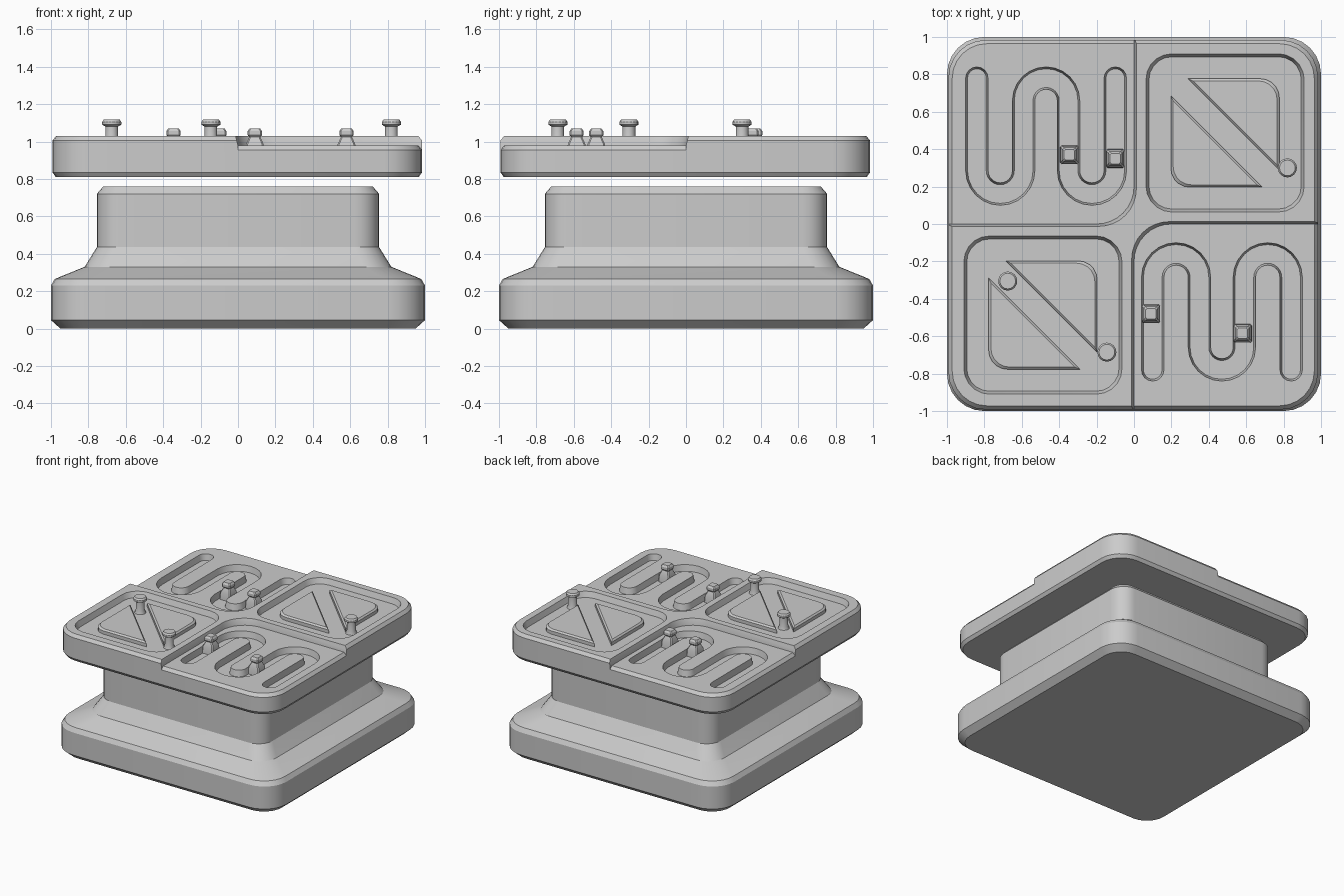
import bpy, bmesh, math
from math import pi, cos, sin

if "Cube" in bpy.data.objects:
    bpy.data.objects.remove(bpy.data.objects["Cube"])


def arc(cx, cy, r, a0, a1, n):
    return [(cx + r * cos(math.radians(a0 + (a1 - a0) * i / n)),
             cy + r * sin(math.radians(a0 + (a1 - a0) * i / n))) for i in range(n + 1)]


def rsq(h, r, n=6, cx=0, cy=0):
    """Rounded square outline with half size h and corner radius r."""
    k, pts = h - r, []
    for i, (sx, sy) in enumerate([(1, 1), (-1, 1), (-1, -1), (1, -1)]):
        pts += arc(cx + sx * k, cy + sy * k, r, i * 90, i * 90 + 90, n)
    return pts


def spin(pts):
    """Turn an outline half a turn about the centre."""
    return [(-x, -y) for x, y in pts]


def loft(name, stacks):
    """Build closed solids; each stack is a list of (outline, z)."""
    bm = bmesh.new()
    for rings in stacks:
        vs = [[bm.verts.new((x, y, z)) for x, y in pts] for pts, z in rings]
        n = len(vs[0])
        for a, b in zip(vs, vs[1:]):
            for i in range(n):
                j = (i + 1) % n
                bm.faces.new((a[i], a[j], b[j], b[i]))
        bm.faces.new(vs[0][::-1])
        bm.faces.new(vs[-1])
    bmesh.ops.recalc_face_normals(bm, faces=bm.faces)
    me = bpy.data.meshes.new(name)
    bm.to_mesh(me)
    bm.free()
    ob = bpy.data.objects.new(name, me)
    bpy.context.collection.objects.link(ob)
    return ob


def boolean(ob, cutter, op):
    m = ob.modifiers.new("cut", "BOOLEAN")
    m.object, m.operation, m.solver = cutter, op, "EXACT"
    bpy.context.view_layer.objects.active = ob
    bpy.ops.object.modifier_apply(modifier=m.name)


# pedestal base with flared foot and narrower neck
loft("pedestal", [[(rsq(h, r), z) for h, r, z in [
    (0.95, 0.16, 0), (1.0, 0.2, 0.045), (1.0, 0.2, 0.23), (0.98, 0.19, 0.265),
    (0.82, 0.15, 0.33), (0.755, 0.13, 0.435), (0.755, 0.13, 0.72), (0.72, 0.1, 0.76)]]])


# floating plate, in two heights split by quadrant
def slab(name, top):
    c = -0.004
    return loft(name, [[(rsq(h, r, 6, c, c), z) for h, r, z in [
        (0.97, 0.185, 0.81), (0.988, 0.2, 0.835), (0.988, 0.2, top - 0.025),
        (0.968, 0.185, top)]]])


def quad(d):
    q = [(-1.2, 0)] + arc(-0.2, 0.2, 0.2, -90, 0, 8) + [(0, 1.2), (-1.2, 1.2)]
    return [(x + d, y - d) for x, y in q]


LOW, HIGH, FLOOR, GROOVE = 0.98, 1.03, 0.985, 0.93
levels = [(0, 0.7), (0, LOW), (0.02, 1.06)]
quads = loft("quadrant_cutter", [[(quad(d), z) for d, z in levels],
                                 [(spin(quad(d)), z) for d, z in levels]])
raised = slab("raised_deck", HIGH)
lowered = slab("lowered_deck", LOW)
boolean(raised, quads, "DIFFERENCE")
boolean(lowered, quads, "INTERSECT")


# winding grooves in the lowered quadrants
def groove(w):
    def side(s):
        d = s * w
        return (arc(-0.715, 0.285, 0.125 + d, 180, 360, 12)
                + arc(-0.47, 0.66, 0.12 - d, 180, 0, 12)
                + arc(-0.225, 0.285, 0.125 + d, 180, 360, 12))
    return (side(1) + arc(-0.10, 0.78, w, 0, 180, 8)
            + side(-1)[::-1] + arc(-0.84, 0.78, w, 0, 180, 8))


cuts = [(0.05, GROOVE), (0.06, LOW), (0.06, 1.1)]
grooves = loft("groove_cutter", [[(groove(w), z) for w, z in cuts],
                                 [(spin(groove(w)), z) for w, z in cuts]])
boolean(lowered, grooves, "DIFFERENCE")

# rounded square recesses in the raised quadrants
C = 0.487
recs = loft("recess_cutter", [[(rsq(h, h - 0.285, 5, c, c), z) for h, z in
                               [(0.407, FLOOR), (0.423, HIGH), (0.423, 1.1)]] for c in (C, -C)])
boolean(raised, recs, "DIFFERENCE")
for cutter in (quads, grooves, recs):
    bpy.data.objects.remove(cutter)


# triangular islands either side of a diagonal channel
def triangle(d):
    h = 0.29 - d
    return [(-0.2 + 2.4 * d, h), (h, -0.2 + 2.4 * d)] + arc(h - 0.1, h - 0.1, 0.1, 0, 90, 5)


for name, c in (("back", C), ("front", -C)):
    for part, f in (("outer", 1), ("inner", -1)):
        loft(f"{name}_{part}_island",
             [[([(c + f * x, c + f * y) for x, y in triangle(d)], z)
               for d, z in [(0, FLOOR - 0.01), (0, 1.012), (0.012, 1.024)]]])

# square pegs standing in the grooves
for i, (x, y) in enumerate([(-0.345, 0.37), (-0.10, 0.35), (0.09, -0.48), (0.58, -0.585)]):
    loft(f"square_peg_{i + 1}", [[(rsq(h, 0.008, 1, x, y), z) for h, z in [
        (0.05, GROOVE - 0.005), (0.047, 0.985), (0.03, 1.024), (0.038, 1.034),
        (0.038, 1.055), (0.028, 1.07)]]])

# round knobs standing in the recesses
for i, (x, y) in enumerate([(0.82, 0.30), (-0.675, -0.305), (-0.145, -0.685)]):
    loft(f"round_knob_{i + 1}", [[(arc(x, y, r, 0, 337.5, 15), z) for r, z in [
        (0.044, FLOOR - 0.005), (0.034, 1.01), (0.034, 1.08), (0.051, 1.09),
        (0.051, 1.105), (0.042, 1.118)]]])

# smooth rounded corners, keep hard edges
bpy.ops.object.select_all(action="SELECT")
bpy.context.view_layer.objects.active = raised
bpy.ops.object.shade_smooth_by_angle(angle=math.radians(28))
